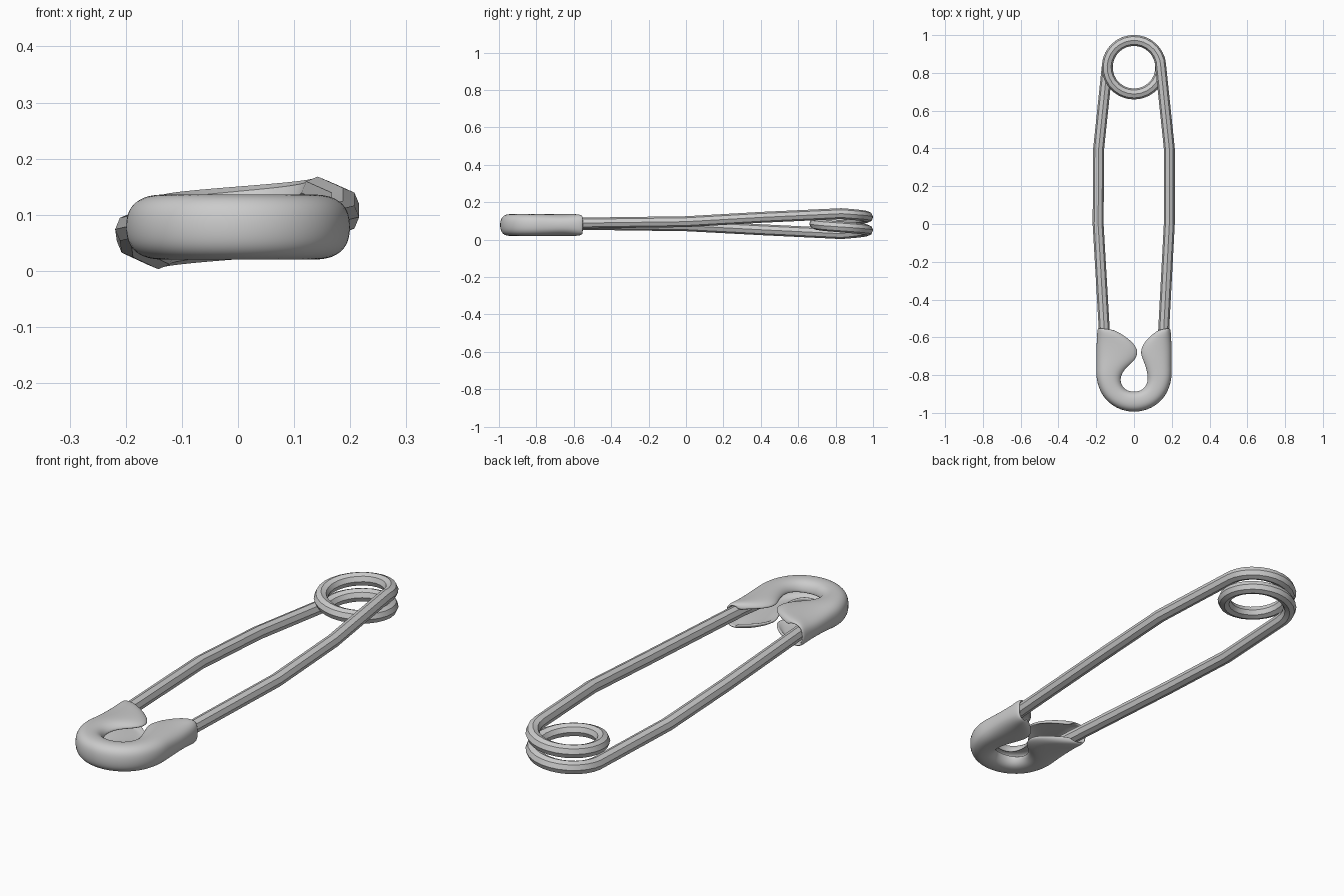
import bpy, bmesh, math

if "Cube" in bpy.data.objects:
    bpy.data.objects.remove(bpy.data.objects["Cube"])

ZC = 0.078  # mid height of the clasp


def activate(ob):
    bpy.ops.object.select_all(action='DESELECT')
    ob.select_set(True)
    bpy.context.view_layer.objects.active = ob


# Wire: right arm, one and a half coil turns, left arm
right_arm = [(0.14, -0.80, ZC), (0.155, -0.60, 0.088), (0.187, 0.0, 0.096), (0.187, 0.40, 0.119)]
left_arm = [(-0.187, 0.40, 0.053), (-0.190, 0.0, 0.074), (-0.155, -0.60, 0.082), (-0.14, -0.80, ZC)]
R, CY, STEPS = 0.142, 0.83, 40
coil = []
for i in range(STEPS + 1):
    t = i / STEPS
    a = 3 * math.pi * t
    coil.append((R * math.cos(a), CY + R * math.sin(a), 0.139 - 0.107 * t))
path = right_arm + coil + left_arm

curve = bpy.data.curves.new("wire", 'CURVE')
curve.dimensions = '3D'
curve.twist_mode = 'Z_UP'
curve.bevel_depth = 0.029
curve.bevel_resolution = 2
curve.use_fill_caps = True
spline = curve.splines.new('POLY')
spline.points.add(len(path) - 1)
for p, co in zip(spline.points, path):
    p.co = (*co, 1)
wire = bpy.data.objects.new("wire", curve)
bpy.context.collection.objects.link(wire)
activate(wire)
bpy.ops.object.convert(target='MESH')
bpy.ops.object.shade_smooth_by_angle(angle=math.radians(30))

# Clasp: folded sheet, each rib is (outer x, outer y, inner x, inner y)
ribs = [
    (-0.192, -0.550, -0.110, -0.556), (-0.196, -0.575, -0.050, -0.588),
    (-0.198, -0.610, 0.005, -0.632), (-0.200, -0.660, 0.028, -0.680),
    (-0.200, -0.710, 0.005, -0.728), (-0.200, -0.760, -0.050, -0.770),
    (-0.202, -0.820, -0.074, -0.822), (-0.174, -0.910, -0.058, -0.864),
    (-0.100, -0.978, -0.032, -0.882), (0.000, -1.003, 0.000, -0.886),
    (0.100, -0.978, 0.032, -0.882), (0.174, -0.910, 0.058, -0.864),
    (0.202, -0.820, 0.074, -0.822), (0.200, -0.760, 0.062, -0.765),
    (0.200, -0.710, 0.045, -0.720), (0.200, -0.660, 0.028, -0.676),
    (0.198, -0.610, 0.050, -0.625), (0.196, -0.575, 0.095, -0.582),
    (0.192, -0.550, 0.135, -0.556),
]


def spow(v, e):
    return math.copysign(abs(v) ** e, v)


N = 16
bm = bmesh.new()
rows = []
for k, (ox, oy, ix, iy) in enumerate(ribs):
    # nearly closed tube round the bend, open channel along the two lobes
    bend = max(0.0, 1 - abs(k - 9) / 4.5)
    amax = math.radians(146 + 28 * min(1, bend * 1.5))
    end = 0.88 if k in (0, len(ribs) - 1) else 1.0
    cmin = spow(math.cos(amax), 0.8)
    row = []
    for j in range(N + 1):
        a = -amax + 2 * amax * j / N
        f = (1 - spow(math.cos(a), 0.8)) / (1 - cmin)
        z = ZC + 0.059 * end * spow(math.sin(a), 0.8)
        row.append(bm.verts.new((ox + (ix - ox) * f, oy + (iy - oy) * f, z)))
    rows.append(row)
for r0, r1 in zip(rows, rows[1:]):
    for j in range(N):
        bm.faces.new((r0[j], r1[j], r1[j + 1], r0[j + 1]))
bmesh.ops.recalc_face_normals(bm, faces=bm.faces)
# make the normals point away from the channel
bm.normal_update()
top = max(bm.faces, key=lambda f: f.calc_center_median().z)
if top.normal.z < 0:
    bmesh.ops.reverse_faces(bm, faces=bm.faces)
mesh = bpy.data.meshes.new("clasp")
bm.to_mesh(mesh)
bm.free()
clasp = bpy.data.objects.new("clasp", mesh)
bpy.context.collection.objects.link(clasp)
sheet = clasp.modifiers.new("sheet", 'SOLIDIFY')
sheet.thickness = 0.012
sheet.offset = -1
soft = clasp.modifiers.new("soft", 'SUBSURF')
soft.levels = soft.render_levels = 2
activate(clasp)
bpy.ops.object.shade_smooth()
